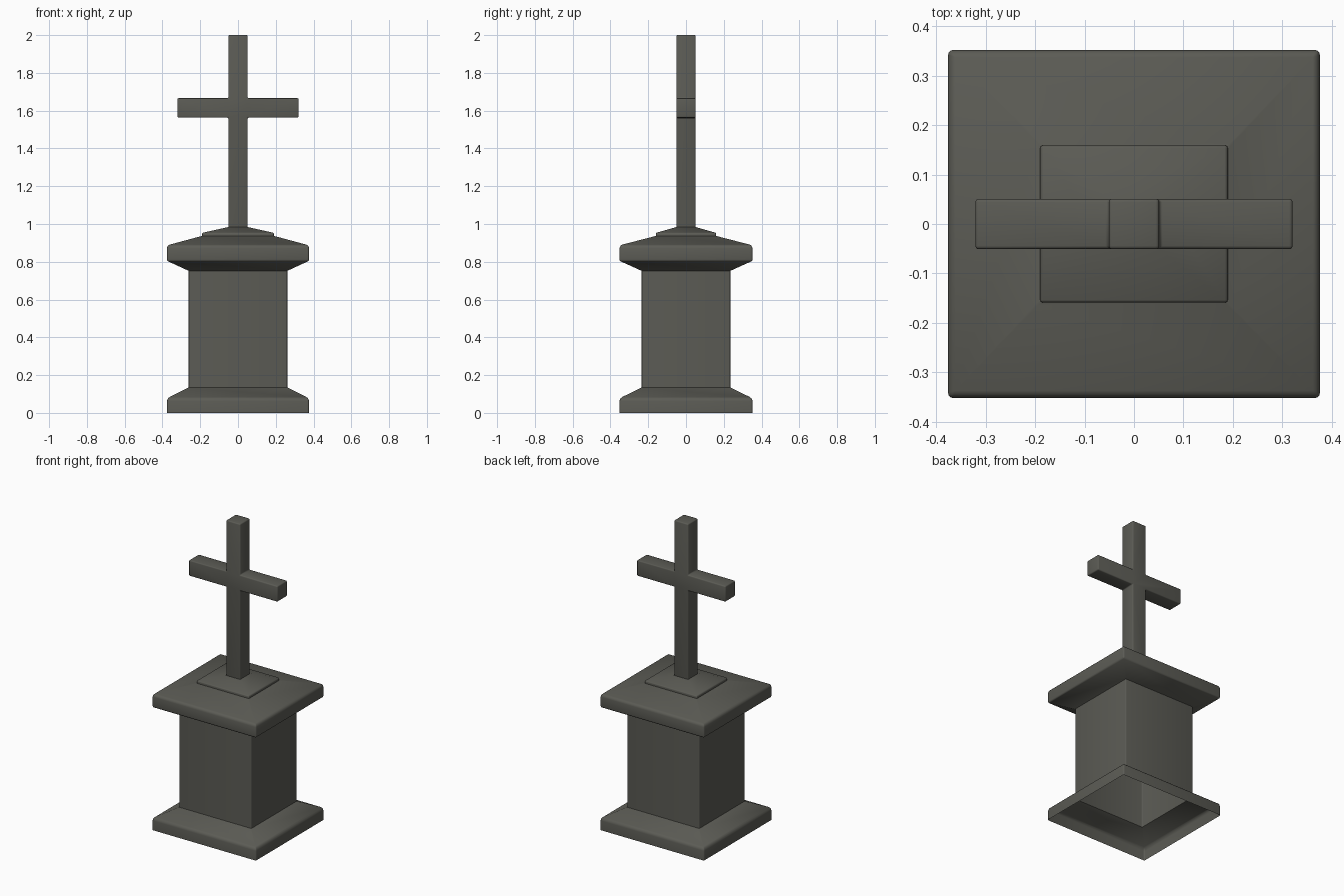
import bpy, bmesh

if "Cube" in bpy.data.objects:
    bpy.data.objects.remove(bpy.data.objects["Cube"])

stone = bpy.data.materials.new("dark_stone")
stone.diffuse_color = (0.105, 0.105, 0.09, 1)
stone.use_nodes = True
stone.node_tree.nodes["Principled BSDF"].inputs["Base Color"].default_value = stone.diffuse_color


def finish(name, bm, width, limit):
    bmesh.ops.recalc_face_normals(bm, faces=bm.faces)
    me = bpy.data.meshes.new(name)
    bm.to_mesh(me)
    bm.free()
    me.materials.append(stone)
    ob = bpy.data.objects.new(name, me)
    bpy.context.collection.objects.link(ob)
    mod = ob.modifiers.new("soft_edges", 'BEVEL')
    mod.width, mod.segments, mod.limit_method = width, 3, limit
    bpy.ops.object.select_all(action='DESELECT')
    ob.select_set(True)
    bpy.context.view_layer.objects.active = ob
    bpy.ops.object.modifier_apply(modifier=mod.name)
    bpy.ops.object.shade_smooth_by_angle(angle=0.6)
    return ob


# Pedestal: hollow shell lofted through rectangles, open underneath
# (half x, half y, z, edge softness)
rings = [
    (0.376, 0.352, 0.0, 0), (0.376, 0.352, 0.077, 1),    # plinth
    (0.261, 0.235, 0.135, 0), (0.261, 0.235, 0.752, 0),  # shaft
    (0.376, 0.352, 0.805, 0.5), (0.376, 0.352, 0.887, 1),  # cap
    (0.19, 0.159, 0.937, 0), (0.19, 0.159, 0.953, 0.4),  # small step
    (0.051, 0.051, 0.984, 0),
]
bm = bmesh.new()
weight = bm.edges.layers.float.new("bevel_weight_edge")
loops = [[bm.verts.new((sx * x, sy * y, z)) for sx, sy in ((-1, -1), (1, -1), (1, 1), (-1, 1))]
         for x, y, z, _ in rings]
for a, b in zip(loops, loops[1:]):
    for i in range(4):
        j = (i + 1) % 4
        bm.faces.new((a[i], a[j], b[j], b[i]))
for loop, ring in zip(loops, rings):
    for i in range(4):
        bm.edges.get((loop[i], loop[(i + 1) % 4]))[weight] = ring[3]
# Rounded upright corners of the plinth, shaft, cap and step
for k, w in ((0, 0.6), (2, 0.35), (4, 0.6), (6, 0.4)):
    for i in range(4):
        bm.edges.get((loops[k][i], loops[k + 1][i]))[weight] = w
finish("pedestal", bm, 0.015, 'WEIGHT')

# Cross: mirrored outline extruded front to back
half = [(0.051, 0.97), (0.051, 1.563), (0.321, 1.563), (0.321, 1.666), (0.051, 1.666), (0.051, 2.0)]
outline = half + [(-x, z) for x, z in reversed(half)]
bm = bmesh.new()
face = bm.faces.new([bm.verts.new((x, -0.051, z)) for x, z in outline])
ext = bmesh.ops.extrude_face_region(bm, geom=[face])
bmesh.ops.translate(bm, vec=(0, 0.102, 0),
                    verts=[v for v in ext["geom"] if isinstance(v, bmesh.types.BMVert)])
finish("cross", bm, 0.007, 'ANGLE')
